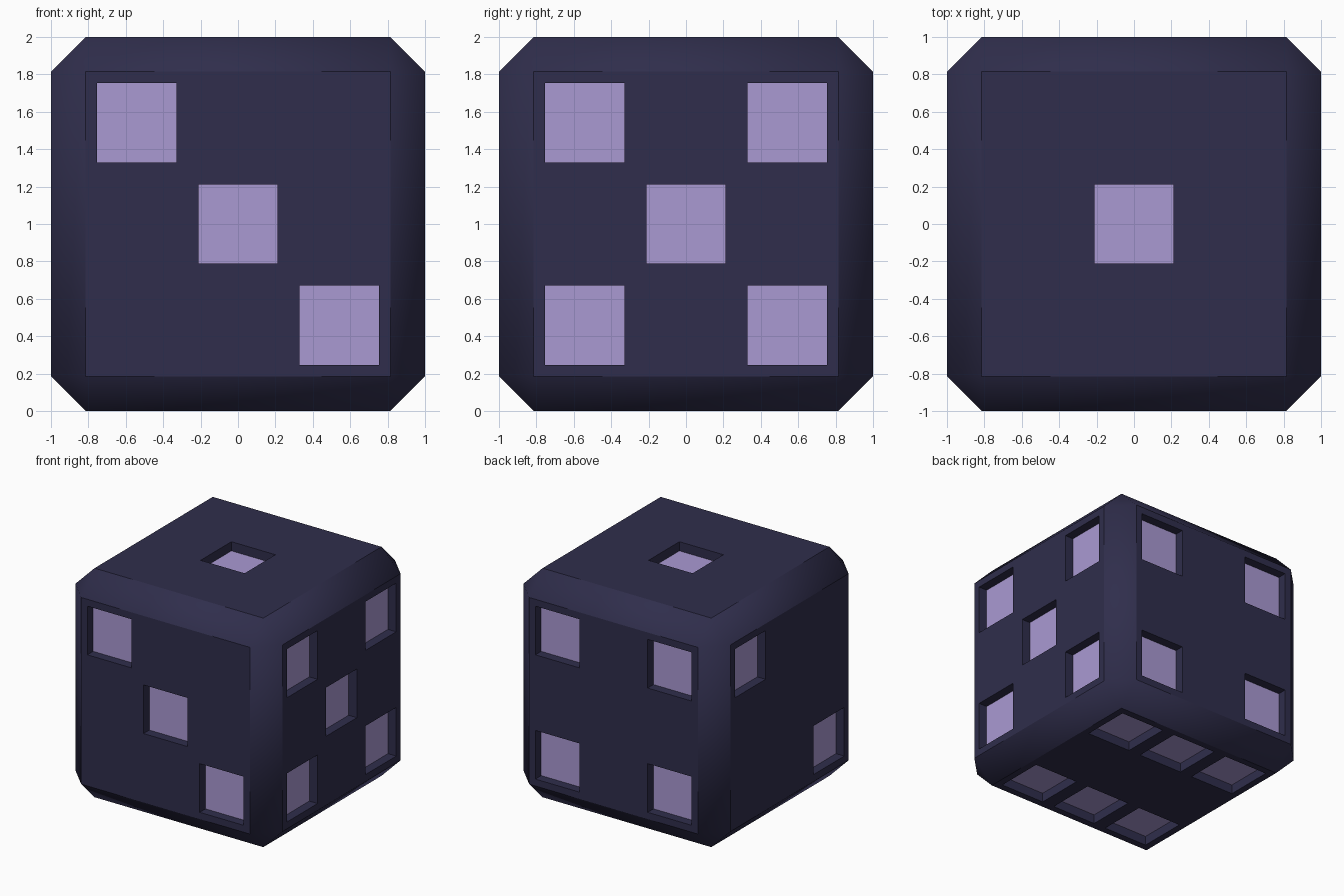
import bpy
import bmesh
from math import radians
from itertools import product
from mathutils import Matrix, Vector

CHAMFER = 0.185     # width of the cut corners
PIP = 0.425         # side of a square pip
SPACING = 0.5425    # distance of the outer pips from the face centre
DEPTH = 0.08        # depth of a pip

if "Cube" in bpy.data.objects:
    bpy.data.objects.remove(bpy.data.objects["Cube"], do_unlink=True)


def make_material(name, colour):
    mat = bpy.data.materials.new(name)
    mat.use_nodes = True
    mat.diffuse_color = (*colour, 1)
    mat.node_tree.nodes["Principled BSDF"].inputs["Base Color"].default_value = (*colour, 1)
    return mat


def make_object(name, bm):
    mesh = bpy.data.meshes.new(name)
    bm.to_mesh(mesh)
    bm.free()
    obj = bpy.data.objects.new(name, mesh)
    obj.location.z = 1
    bpy.context.collection.objects.link(obj)
    return obj


# Chamfered body
bm = bmesh.new()
bmesh.ops.create_cube(bm, size=2)
bmesh.ops.bevel(bm, geom=bm.edges[:], offset=CHAMFER, segments=1, affect='EDGES')
die = make_object("die", bm)
die.data.materials.append(make_material("dark indigo", (0.029, 0.027, 0.072)))
die.data.materials.append(make_material("lavender", (0.40, 0.32, 0.65)))

# Pip layout: (axis, side) -> grid spots along the two other axes
corners = list(product((-1, 1), repeat=2))
layout = {
    (2, 1): [(0, 0)],
    (0, -1): [(1, 1), (-1, -1)],
    (1, -1): [(-1, 1), (0, 0), (1, -1)],
    (1, 1): corners,
    (0, 1): corners + [(0, 0)],
    (2, -1): list(product((-1, 0, 1), (-1, 1))),
}

# Square cutters, sunk into each face by the pip depth
bm = bmesh.new()
for (axis, side), spots in layout.items():
    for spot in spots:
        centre = [s * SPACING for s in spot]
        centre.insert(axis, side)
        size = [PIP] * 3
        size[axis] = 2 * DEPTH
        bmesh.ops.create_cube(bm, size=1, matrix=Matrix.Translation(Vector(centre))
                              @ Matrix.Diagonal((*size, 1)))
cutter = make_object("pip_cutter", bm)
cutter.hide_render = True

# Cut the pips
cut = die.modifiers.new("pips", 'BOOLEAN')
cut.operation = 'DIFFERENCE'
cut.solver = 'EXACT'
cut.object = cutter
bpy.ops.object.select_all(action='DESELECT')
die.select_set(True)
bpy.context.view_layer.objects.active = die
bpy.ops.object.modifier_apply(modifier=cut.name)
bpy.data.objects.remove(cutter, do_unlink=True)

# Paint the pip floors, which lie exactly at the pip depth
for face in die.data.polygons:
    height = face.center.dot(face.normal)
    straight = max(abs(n) for n in face.normal) > 0.99
    face.material_index = int(straight and abs(height - (1 - DEPTH)) < 0.005)

# Soft blend around the chamfers, crisp face borders
bpy.ops.object.shade_smooth_by_angle(angle=radians(40))
